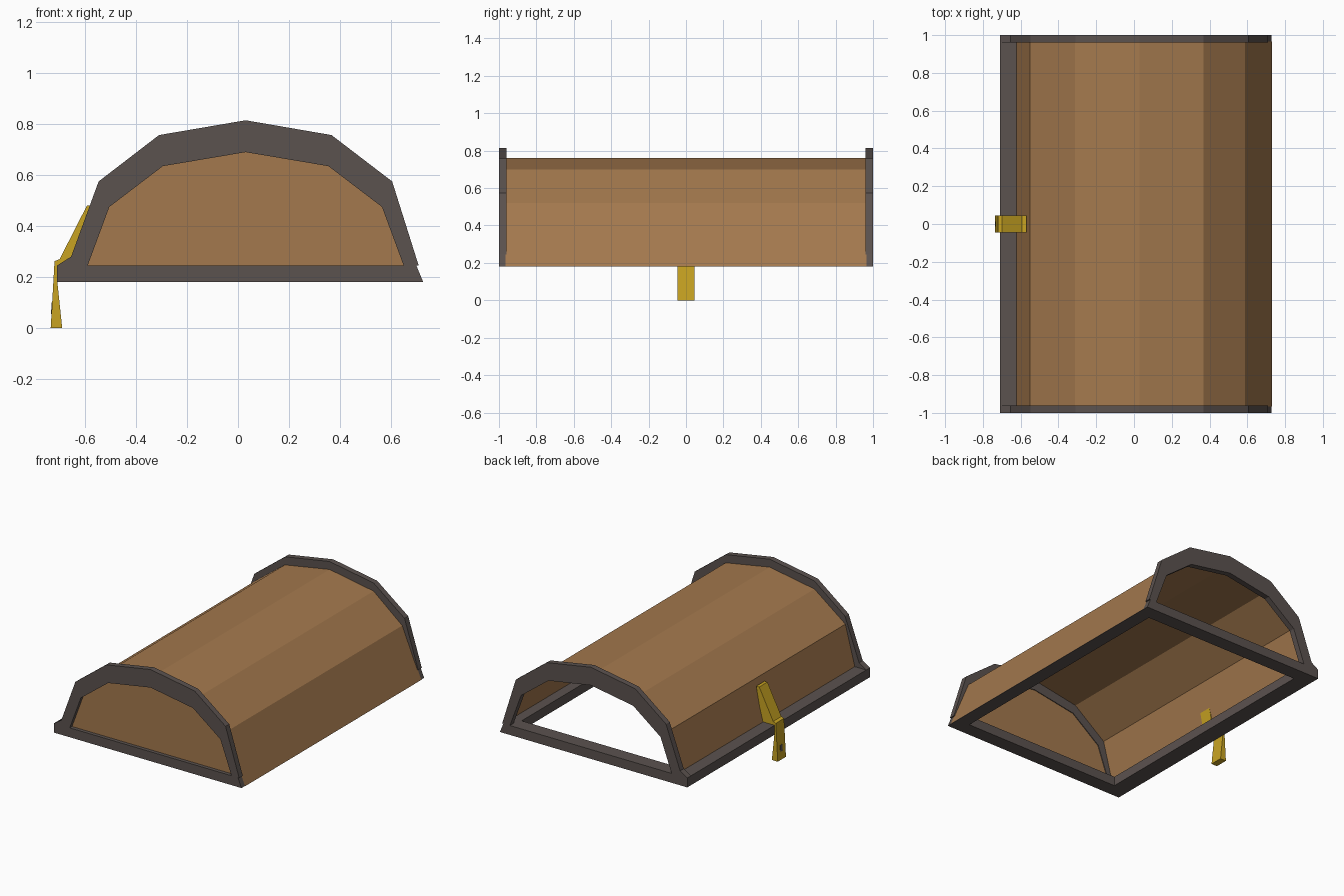
import bpy
import bmesh

default = bpy.data.objects.get("Cube")
if default:
    bpy.data.objects.remove(default, do_unlink=True)


def material(name, rgb):
    m = bpy.data.materials.new(name)
    m.use_nodes = True
    m.diffuse_color = (*rgb, 1)
    m.node_tree.nodes["Principled BSDF"].inputs["Base Color"].default_value = (*rgb, 1)
    return m


wood = material("brown wood", (0.37, 0.19, 0.075))
iron = material("dark iron", (0.105, 0.085, 0.078))
gold = material("gold", (0.58, 0.37, 0.016))


def finish(bm, name, mat):
    bmesh.ops.recalc_face_normals(bm, faces=bm.faces[:])
    mesh = bpy.data.meshes.new(name)
    bm.to_mesh(mesh)
    bm.free()
    mesh.materials.append(mat)
    obj = bpy.data.objects.new(name, mesh)
    bpy.context.collection.objects.link(obj)
    return obj


def prism(name, profile, y0, y1, mat):
    """Closed (x, z) profile extruded along y."""
    bm = bmesh.new()
    face = bm.faces.new([bm.verts.new((x, y0, z)) for x, z in profile])
    out = bmesh.ops.extrude_face_region(bm, geom=[face])
    moved = [v for v in out["geom"] if isinstance(v, bmesh.types.BMVert)]
    bmesh.ops.translate(bm, vec=(0, y1 - y0, 0), verts=moved)
    return finish(bm, name, mat)


# End arches: faceted outer and inner outlines
outer = [(-0.71, 0.245), (-0.655, 0.28), (-0.547, 0.575), (-0.31, 0.757), (0.03, 0.815),
         (0.367, 0.757), (0.605, 0.575), (0.709, 0.245)]
inner = [(-0.59, 0.245), (-0.505, 0.475), (-0.295, 0.635), (0.03, 0.69),
         (0.355, 0.635), (0.565, 0.475), (0.65, 0.245)]
arch = outer + inner[::-1]
prism("front_arch", arch, -1, -0.96, iron)
prism("back_arch", arch, 0.96, 1, iron)

# Wooden panel filling the front arch only
prism("front_panel", inner, -0.975, -0.965, wood)

# Base rim: rectangular frame, right side leaning with the lid wall
bm = bmesh.new()
rings = []
for x0, x1, y, z in [(-0.71, 0.727, 1, 0.18), (-0.71, 0.7, 1, 0.245),
                     (-0.59, 0.63, 0.9, 0.245), (-0.59, 0.63, 0.9, 0.18)]:
    rings.append([bm.verts.new(p) for p in
                  [(x0, -y, z), (x1, -y, z), (x1, y, z), (x0, y, z)]])
for a, b in zip(rings, rings[1:] + rings[:1]):
    for i in range(4):
        j = (i + 1) % 4
        bm.faces.new((a[i], a[j], b[j], b[i]))
finish(bm, "base_rim", iron)

# Curved lid boards: one faceted sheet between the arches
lid = [(-0.622, 0.245), (-0.55, 0.52), (-0.313, 0.7), (0.03, 0.76),
       (0.368, 0.7), (0.587, 0.52), (0.73, 0.18)]
bm = bmesh.new()
rows = [[bm.verts.new((x, y, z)) for x, z in lid] for y in (-0.965, 0.965)]
for i in range(len(lid) - 1):
    bm.faces.new((rows[0][i], rows[0][i + 1], rows[1][i + 1], rows[1][i]))
finish(bm, "lid_boards", wood)

# Clasp: strap on the lid and hanging tongue
prism("clasp_strap", [(-0.57, 0.48), (-0.593, 0.48), (-0.7, 0.27), (-0.72, 0.262),
                      (-0.718, 0.246), (-0.615, 0.246)], -0.045, 0.045, gold)
prism("clasp_tongue", [(-0.72, 0.262), (-0.735, 0), (-0.69, 0), (-0.711, 0.2),
                       (-0.711, 0.262)], -0.045, 0.045, gold)
prism("keyhole", [(-0.734, 0.055), (-0.731, 0.1), (-0.727, 0.1), (-0.727, 0.055)],
      -0.012, 0.012, iron)
